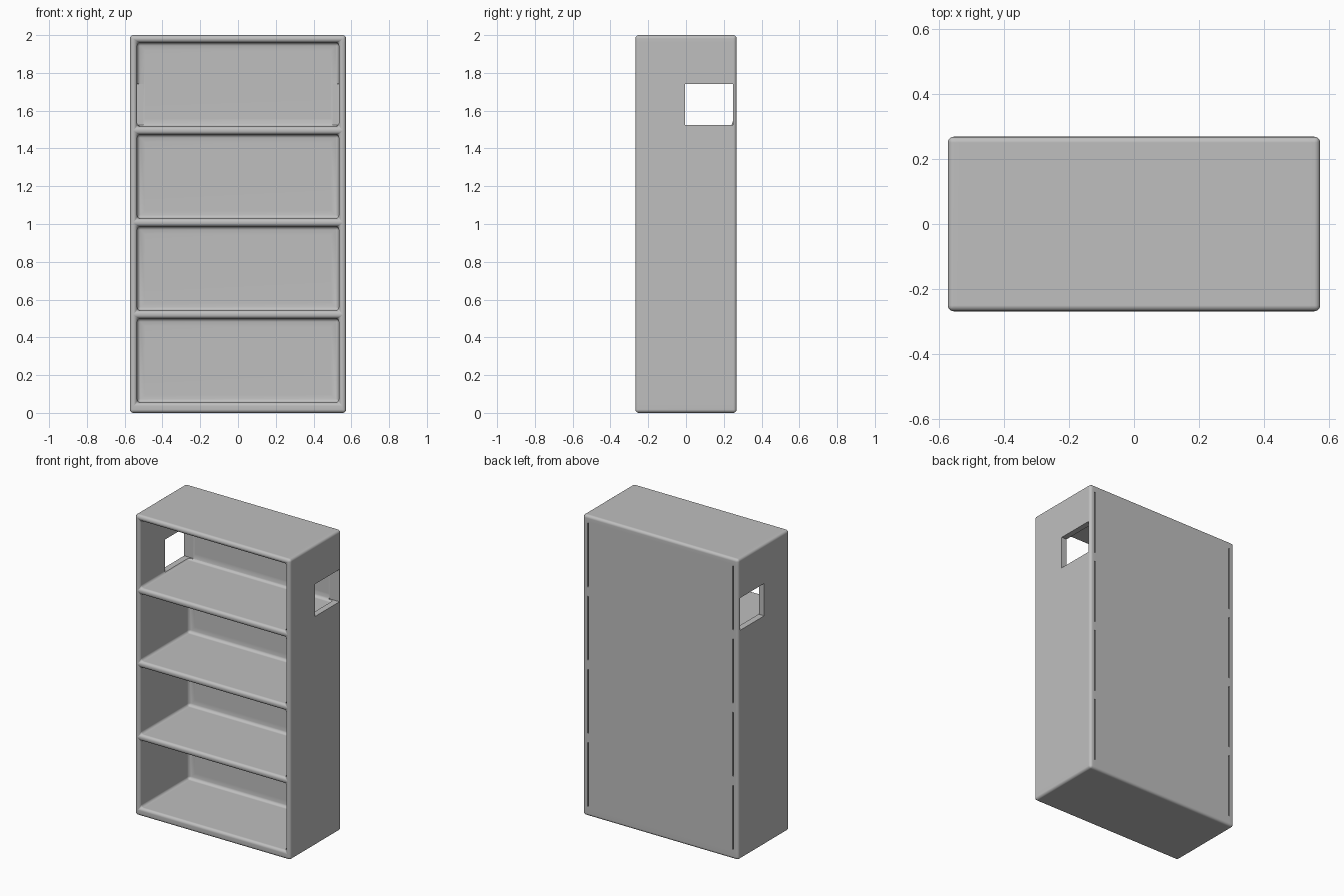
import bpy, bmesh, math

cube = bpy.data.objects.get("Cube")
if cube:
    bpy.data.objects.remove(cube, do_unlink=True)

# Overall proportions
HALF_W, HALF_D, HEIGHT = 0.572, 0.268, 2.0
BAY_W, BAY_H, BAY_BACK = 0.534, 0.445, 0.243
BAYS = [0.055 + 0.487 * i for i in range(4)]

grey = bpy.data.materials.new("light_grey")
grey.use_nodes = True
colour = (0.52, 0.52, 0.52, 1)
grey.diffuse_color = colour
grey.node_tree.nodes["Principled BSDF"].inputs["Base Color"].default_value = colour


def make_object(name, bm):
    mesh = bpy.data.meshes.new(name)
    bm.to_mesh(mesh)
    bm.free()
    obj = bpy.data.objects.new(name, mesh)
    bpy.context.collection.objects.link(obj)
    mesh.materials.append(grey)
    return obj


def add_box(bm, x, y, z):
    """Add a box given its (low, high) range on each axis."""
    verts = bmesh.ops.create_cube(bm, size=1)["verts"]
    for v in verts:
        for axis, (low, high) in enumerate((x, y, z)):
            v.co[axis] = low + (v.co[axis] + 0.5) * (high - low)


# Carcass: a front lattice pulled back into a block
bm = bmesh.new()
xs = [-HALF_W, -BAY_W, BAY_W, HALF_W]
zs = [0] + [z for b in BAYS for z in (b, b + BAY_H)] + [HEIGHT]
grid = [[bm.verts.new((x, -HALF_D, z)) for x in xs] for z in zs]
fronts = {}
for r in range(len(zs) - 1):
    for c in range(3):
        fronts[r, c] = bm.faces.new((grid[r][c], grid[r][c + 1],
                                     grid[r + 1][c + 1], grid[r + 1][c]))
bay_centres = [fronts[r, 1].calc_center_median() for r in range(1, 8, 2)]
back = bmesh.ops.extrude_face_region(bm, geom=list(fronts.values()), use_keep_orig=True)["geom"]
for v in back:
    if isinstance(v, bmesh.types.BMVert):
        v.co.y = HALF_D
bmesh.ops.recalc_face_normals(bm, faces=bm.faces)

# Shelf bays pushed in from the front, with slightly dished back panels
for centre in bay_centres:
    face = min(bm.faces, key=lambda f: (f.calc_center_median() - centre).length)
    result = bmesh.ops.extrude_discrete_faces(bm, faces=[face])["faces"][0]
    for v in result.verts:
        v.co.y = BAY_BACK
    bmesh.ops.inset_region(bm, faces=[result], thickness=0.06, depth=-0.007)
bmesh.ops.recalc_face_normals(bm, faces=bm.faces)
bookcase = make_object("bookcase", bm)

# Side handle openings and the thin grooves beside the back panels
bm = bmesh.new()
for side in (-1, 1):
    add_box(bm, sorted((side * 0.5, side * 0.7)), (-0.005, 0.25), (1.525, 1.74))
    for b in BAYS:
        add_box(bm, sorted((side * 0.53, side * 0.538)), (0.258, 0.3),
                (b + 0.01, b + BAY_H - 0.01))
cutter = make_object("opening_cutter", bm)
cutter.hide_render = True

# Round every edge, then cut the openings crisply
bevel = bookcase.modifiers.new("rounding", 'BEVEL')
bevel.width, bevel.segments = 0.018, 4
bevel.limit_method, bevel.angle_limit = 'ANGLE', math.radians(40)
cut = bookcase.modifiers.new("openings", 'BOOLEAN')
cut.operation, cut.solver, cut.object = 'DIFFERENCE', 'EXACT', cutter

bpy.ops.object.select_all(action='DESELECT')
bookcase.select_set(True)
bpy.context.view_layer.objects.active = bookcase
for name in ("rounding", "openings"):
    bpy.ops.object.modifier_apply(modifier=name)
bpy.data.objects.remove(cutter, do_unlink=True)

bpy.ops.object.shade_smooth_by_angle(angle=math.radians(40))
normals = bookcase.modifiers.new("even_shading", 'WEIGHTED_NORMAL')
normals.keep_sharp = True
